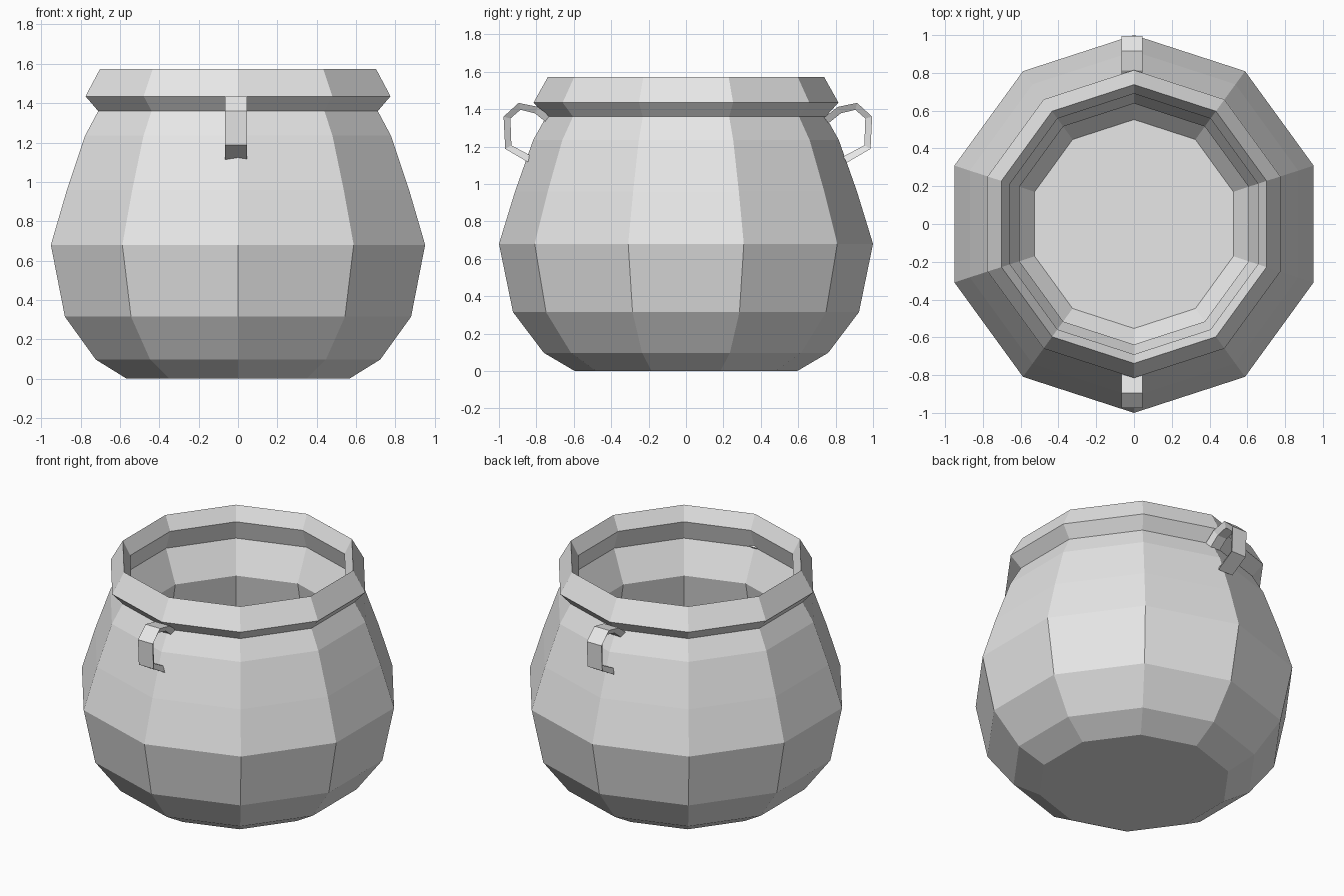
import bpy
import bmesh
from math import cos, sin, pi
from mathutils import Vector

cube = bpy.data.objects.get("Cube")
if cube:
    bpy.data.objects.remove(cube, do_unlink=True)

SIDES = 10

# Single flat colour
grey = bpy.data.materials.new("plain grey")
grey.use_nodes = True
grey.diffuse_color = (0.8, 0.8, 0.8, 1)
grey.node_tree.nodes["Principled BSDF"].inputs["Base Color"].default_value = (0.8, 0.8, 0.8, 1)


def loft(name, rings):
    """Skin a list of closed rings and cap both ends."""
    bm = bmesh.new()
    loops = [[bm.verts.new(p) for p in ring] for ring in rings]
    for low, high in zip(loops, loops[1:]):
        for i in range(len(low)):
            j = (i + 1) % len(low)
            bm.faces.new((low[i], low[j], high[j], high[i]))
    bm.faces.new(loops[0][::-1])
    bm.faces.new(loops[-1])
    bmesh.ops.recalc_face_normals(bm, faces=bm.faces)
    mesh = bpy.data.meshes.new(name)
    bm.to_mesh(mesh)
    bm.free()
    mesh.materials.append(grey)
    obj = bpy.data.objects.new(name, mesh)
    bpy.context.collection.objects.link(obj)
    return obj


def ring(radius, z):
    angles = [pi / 2 + 2 * pi * i / SIDES for i in range(SIDES)]
    return [Vector((radius * cos(a), radius * sin(a), z)) for a in angles]


# Pot: outside wall from the base up, over the lip, then down the inside
outside = [(0.595, 0), (0.76, 0.097), (0.925, 0.315), (1.0, 0.68), (0.914, 0.96),
           (0.817, 1.235), (0.747, 1.36), (0.815, 1.435), (0.738, 1.573)]
inside = [(0.69, 1.48), (0.732, 1.35), (0.638, 1.14), (0.74, 0.62),
          (0.70, 0.25), (0.553, 0.08)]
loft("pot_body", [ring(r, z) for r, z in outside + inside])

# Handles: a strap, wider on its outer side, swept along a bent path
path = [(0.73, 1.34), (0.80, 1.395), (0.89, 1.415), (0.957, 1.355),
        (0.95, 1.197), (0.83, 1.13)]


def handle(name, side, shift):
    points = [Vector((y, z)) for y, z in path]
    rings = []
    for i, p in enumerate(points):
        before = points[max(i - 1, 0)]
        after = points[min(i + 1, len(points) - 1)]
        along = (after - before).normalized()
        out = Vector((-along.y, along.x)) * 0.019
        section = []
        for x, k in ((-0.055, 1), (0.055, 1), (0.035, -1), (-0.035, -1)):
            q = p + out * k
            section.append(Vector((x - 0.01, side * (q.x + shift), q.y)))
        rings.append(section)
    return loft(name, rings)


handle("front_handle", -1, 0)
handle("back_handle", 1, 0.02)
